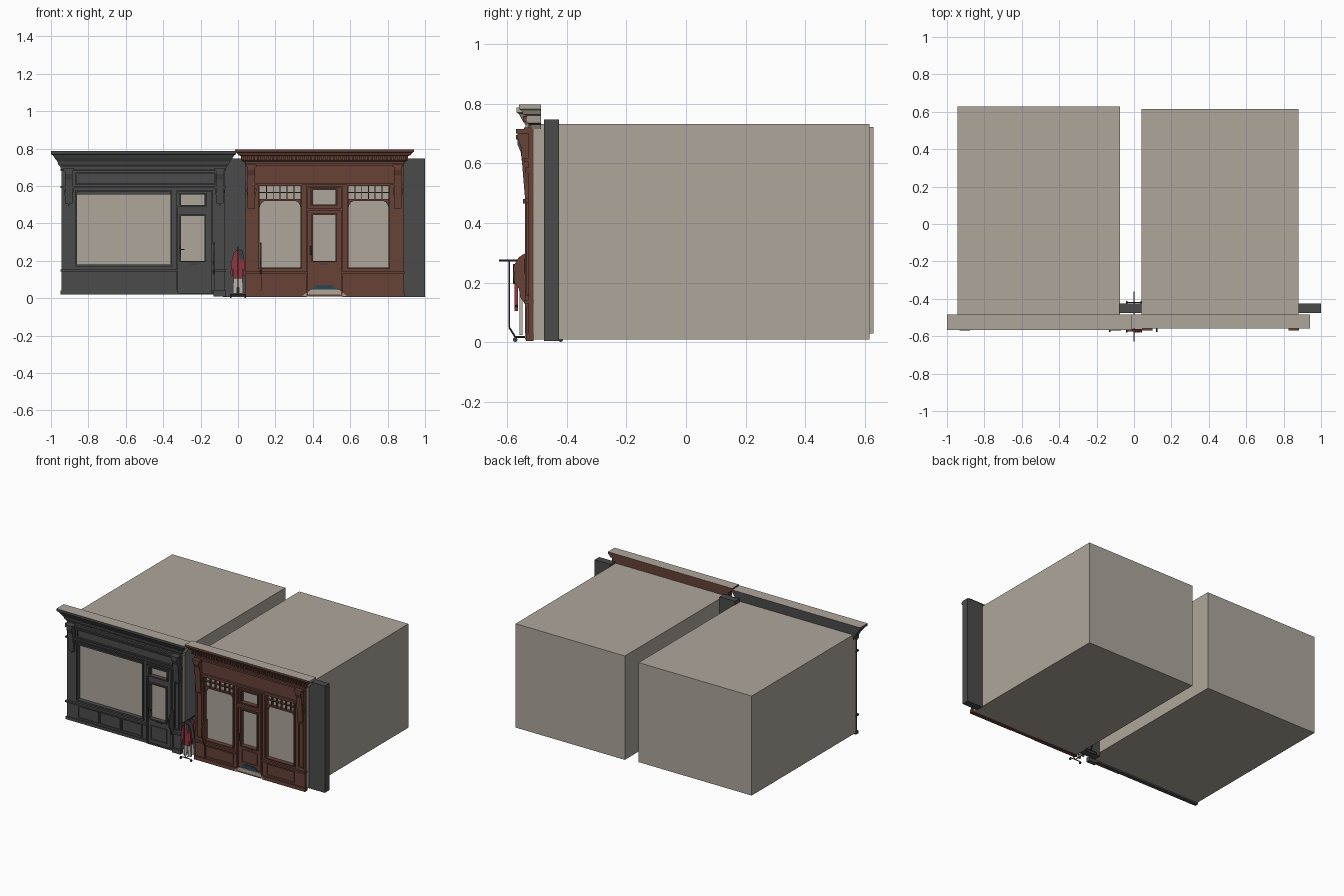
import bpy, bmesh
from mathutils import Vector

cube = bpy.data.objects.get("Cube")
if cube:
    bpy.data.objects.remove(cube, do_unlink=True)


def material(name, r, g, b):
    m = bpy.data.materials.new(name)
    m.use_nodes = True
    m.diffuse_color = (r, g, b, 1)
    m.node_tree.nodes["Principled BSDF"].inputs["Base Color"].default_value = (r, g, b, 1)
    return m


STONE = material("warm_stone", .42, .38, .33)
DARK = material("charcoal_paint", .07, .07, .07)
BROWN = material("brown_paint", .135, .055, .038)
RED = material("red_cloth", .28, .035, .05)
TEAL = material("teal_mat", .025, .06, .08)
PALE = material("pale_cloth", .5, .46, .42)
STEEL = material("dark_steel", .05, .05, .055)
WALL = -.51      # front plane of the shop volumes


def finish(name, bm, *mats):
    bmesh.ops.recalc_face_normals(bm, faces=bm.faces)
    me = bpy.data.meshes.new(name)
    bm.to_mesh(me)
    bm.free()
    for m in mats:
        me.materials.append(m)
    ob = bpy.data.objects.new(name, me)
    bpy.context.collection.objects.link(ob)
    return ob


def boxes(name, mat, *spans):
    """One object made of boxes given as (x0, x1, y0, y1, z0, z1)."""
    bm = bmesh.new()
    for x0, x1, y0, y1, z0, z1 in spans:
        vs = bmesh.ops.create_cube(bm, size=1)["verts"]
        for v in vs:
            v.co = (x1 if v.co.x > 0 else x0, y1 if v.co.y > 0 else y0, z1 if v.co.z > 0 else z0)
    return finish(name, bm, mat)


def frame(name, mat, x0, x1, z0, z1, w=.008, depth=.03):
    """Rectangular moulding on the wall around an opening."""
    a, b = WALL - depth, WALL
    return boxes(name, mat, (x0, x1, a, b, z0, z0 + w), (x0, x1, a, b, z1 - w, z1),
                 (x0, x0 + w, a, b, z0 + w, z1 - w), (x1 - w, x1, a, b, z0 + w, z1 - w))


def prism(name, mat, pts, lo, hi, axis="y"):
    """Extrude a profile: (x, z) along y or (y, z) along x."""
    bm = bmesh.new()
    place = (lambda p, t: (p[0], t, p[1])) if axis == "y" else (lambda p, t: (t, p[0], p[1]))
    ends = [[bm.verts.new(place(p, t)) for p in pts] for t in (lo, hi)]
    for ring in ends:
        bm.faces.new(ring)
    for i in range(len(pts)):
        j = (i + 1) % len(pts)
        bm.faces.new((ends[0][i], ends[0][j], ends[1][j], ends[1][i]))
    return finish(name, bm, mat)


def cornice(name, mat, x0, x1, front, levels):
    """Stepped crown that returns around both ends; levels are (z, reach)."""
    bm = bmesh.new()
    rings = []
    for z, r in levels:
        a, b, f = x0 - r, x1 + r, front - r * .8
        rings.append([bm.verts.new(c) for c in ((a, f, z), (b, f, z), (b, -.485, z), (a, -.485, z))])
    bm.faces.new(rings[0])
    bm.faces.new(rings[-1])
    for lo, hi in zip(rings, rings[1:]):
        for i in range(4):
            bm.faces.new((lo[i], lo[(i + 1) % 4], hi[(i + 1) % 4], hi[i]))
    ob = finish(name, bm, mat, STONE)
    for p in ob.data.polygons:
        p.material_index = int(p.normal.z > .9 or p.normal.x > .5)


def bracket(name, mat, x, top, drop, w=.04):
    """Scrolled console under the crown, with a tapered pendant."""
    y = WALL - .015
    prof = [(y, top), (y - .04, top), (y - .04, top - .03), (y - .028, top - .06),
            (y - .022, top - drop * .6), (y - .014, top - drop), (y, top - drop)]
    prism(name, mat, prof, x - w / 2, x + w / 2, "x")
    z = top - drop * .55
    prism(name + "_drop", mat, [(x - w * .7, z), (x + w * .7, z), (x + w * .5, z - .05),
                                (x, z - .1), (x - w * .5, z - .05)], y - .012, y)
    boxes(name + "_cap", mat, (x - w * .7, x + w * .7, y - .045, y, top - .015, top))


def rod(name, mat, a, b, r=.003):
    a, b = Vector(a), Vector(b)
    bm = bmesh.new()
    bmesh.ops.create_cone(bm, cap_ends=True, segments=8, radius1=r, radius2=r, depth=(b - a).length)
    ob = finish(name, bm, mat)
    ob.location = (a + b) / 2
    ob.rotation_euler = (b - a).to_track_quat("Z", "Y").to_euler()


# Shop volumes and dividing piers
boxes("left_shop_volume", STONE, (-.945, -.075, WALL, .628, .03, .722))
boxes("right_shop_volume", STONE, (.04, .88, WALL, .615, .01, .732))
boxes("middle_pier", DARK, (-.08, .04, -.475, -.425, .005, .747))
boxes("end_pier", DARK, (.88, 1, -.475, -.425, .005, .747))

# Charcoal shopfront
f = WALL - .018
boxes("left_front_wall", DARK,
      (-.945, -.86, f, WALL, .02, .57), (-.86, -.36, f, WALL, .02, .18),
      (-.36, -.305, f, WALL, .02, .57), (-.18, -.07, f, WALL, .02, .57),
      (-.305, -.18, f, WALL, .02, .2), (-.305, -.18, f, WALL, .44, .497),
      (-.945, -.07, f, WALL, .555, .7), (-.945, -.86, f, WALL, .5, .56))
boxes("left_sill", DARK, (-.95, -.325, WALL - .035, WALL, .143, .153), (-.87, -.35, WALL - .028, WALL, .168, .18),
      (-.13, -.065, WALL - .035, WALL, .143, .153))
boxes("left_plinth", DARK, (-.95, -.33, WALL - .026, WALL, .02, .04), (-.13, -.065, WALL - .03, WALL, .01, .04))
for i in range(3):
    x = -.86 + i * .167
    frame("left_base_panel", DARK, x, x + .16, .05, .135, .006, .025)
frame("left_window_frame", DARK, -.868, -.352, .172, .578)
frame("left_sign_panel", DARK, -.87, -.12, .605, .672)
frame("left_door_frame", DARK, -.328, -.135, .02, .578)
frame("left_door_glass_frame", DARK, -.313, -.172, .192, .448)
frame("left_transom_frame", DARK, -.32, -.165, .49, .562)
frame("left_door_panel", DARK, -.3, -.175, .05, .15, .006, .024)
frame("left_pilaster_panel", DARK, -.118, -.08, .17, .52, .006, .026)
boxes("left_frieze_rail", DARK, (-.95, -.065, WALL - .034, WALL, .59, .599), (-.95, -.065, WALL - .034, WALL, .68, .69))
for x in (-.905, -.097):
    bracket("left_bracket", DARK, x, .695, .19)
cornice("left_cornice", DARK, -.945, -.065, WALL - .013,
        [(.685, 0), (.705, .006), (.715, .016), (.73, .02), (.75, .036), (.765, .046), (.77, .055), (.786, .055)])
rod("left_door_handle", STEEL, (-.308, -.545, .23), (-.308, -.545, .28))
rod("left_door_lever", STEEL, (-.31, -.54, .26), (-.285, -.54, .26))
boxes("letter_slot", STEEL, (-.26, -.215, -.534, -.52, .178, .186))

# Brown shopfront
boxes("right_front_wall", BROWN,
      (.04, .115, f, WALL, .01, .7), (.335, .4, f, WALL, .01, .7),
      (.52, .59, f, WALL, .01, .7), (.805, .885, f, WALL, .01, .7),
      (.115, .335, f, WALL, .01, .165), (.59, .805, f, WALL, .01, .165),
      (.4, .52, f, WALL, .01, .2), (.4, .52, f, WALL, .445, .5),
      (.4, .52, f, WALL, .578, .73), (.04, .885, f, WALL, .6, .73))
boxes("right_sill", BROWN, (.035, .365, WALL - .032, WALL, .13, .142), (.56, .89, WALL - .032, WALL, .13, .142))
boxes("right_plinth", BROWN, (.035, .365, WALL - .026, WALL, .005, .03), (.56, .89, WALL - .026, WALL, .005, .03))
boxes("right_frieze_rail", BROWN, (.04, .885, WALL - .032, WALL, .605, .617), (.04, .885, WALL - .032, WALL, .708, .72))
for x0, x1 in ((.115, .335), (.59, .805)):
    frame("right_window_frame", BROWN, x0 - .007, x1 + .007, .157, .607)
    frame("right_base_panel", BROWN, x0, x1, .04, .12, .006, .025)
    a, b = WALL - .016, WALL
    # Lattice light above each window, with rounded corners below it
    bars = [(x0, x1, a, b, .52, .53), (x0, x1, a, b, .562, .567)]
    for i in range(1, 6):
        x = x0 + (x1 - x0) * i / 6
        bars.append((x - .0025, x + .0025, a, b, .53, .6))
    boxes("window_lattice", BROWN, *bars)
    for x, s in ((x0, 1), (x1, -1)):
        prism("window_corner", BROWN, [(x, .522), (x + s * .035, .522), (x + s * .017, .515),
                                       (x + s * .008, .505), (x, .485)], a, b)
frame("right_door_frame", BROWN, .365, .56, .01, .6, .01)
frame("right_door_glass_frame", BROWN, .392, .528, .192, .453)
frame("right_transom_frame", BROWN, .388, .532, .492, .586)
frame("right_door_panel", BROWN, .4, .52, .08, .17, .006, .024)
boxes("right_door_rail", BROWN, (.37, .555, WALL - .036, WALL, .465, .48))
rod("right_door_handle", STEEL, (.389, -.54, .23), (.389, -.54, .28))
boxes("right_letter_slot", STEEL, (.44, .48, -.533, -.52, .178, .186))
for x in (.072, .855):
    bracket("right_bracket", BROWN, x, .715, .235)
    frame("right_pilaster_panel", BROWN, x - .02, x + .02, .16, .47, .006, .024)
cornice("right_cornice", BROWN, .04, .885, WALL - .005,
        [(.715, 0), (.728, .008), (.735, .022), (.76, .025), (.764, .038), (.776, .045), (.782, .055), (.796, .055)])
teeth = []
for i in range(44):
    x = .02 + i * .0203
    teeth.append((x, x + .011, -.546, -.53, .738, .759))
boxes("dentils", BROWN, *teeth)

# Doorstep and mat
prism("doorstep", STONE, [(.345, .012), (.58, .012), (.545, .045), (.385, .045)], -.54, WALL)
prism("door_mat", TEAL, [(.39, .045), (.535, .045), (.5, .07), (.42, .07)], -.535, WALL)

# Thin side boards beside the passage
board = [(-.515, .04), (-.54, .04), (-.54, .13), (-.555, .15), (-.56, .18), (-.575, .2),
         (-.578, .255), (-.56, .285), (-.54, .298), (-.515, .298)]
prism("left_side_board", DARK, board, -.133, -.126, "x")
prism("right_side_board", BROWN, board, .118, .125, "x")

# Clothes rack in the passage
rod("rack_rail", STEEL, (0, -.627, .274), (0, -.36, .274))
for y, s in ((-.592, 1), (-.4, -1)):
    rod("rack_post", STEEL, (0, y, .274), (0, y, .05))
    rod("rack_brace", STEEL, (0, y, .05), (0, y + s * .02, .018))
    rod("rack_foot", STEEL, (-.042, y + s * .02, .018), (.042, y + s * .02, .018))
    for x in (-.04, .04):
        rod("rack_wheel", STEEL, (x - .004, y + s * .02, .009), (x + .004, y + s * .02, .009), .008)
rod("rack_base", STEEL, (0, -.572, .018), (0, -.42, .018))

# Garments hang across the rail
half = [(.008, .258), (.024, .24), (.036, .19), (.04, .125), (.03, .118), (.025, .16), (.024, .105)]
jacket = half + [(-x, z) for x, z in reversed(half)]
trousers = [(-.02, .2), (.02, .2), (.028, .025), (.006, .025), (0, .12), (-.006, .025), (-.028, .025)]
for y, mat in ((-.568, RED), (-.532, DARK), (-.505, RED)):
    prism("jacket", mat, jacket, y - .006, y + .006)
    rod("hanger_hook", STEEL, (0, y, .255), (0, y, .276), .002)
for y in (-.552, -.518):
    prism("trousers", PALE, trousers, y - .005, y + .005)
prism("scarf", STEEL, [(.004, .262), (.024, .255), (.032, .215), (.014, .195), (.006, .225)], -.58, -.574)
